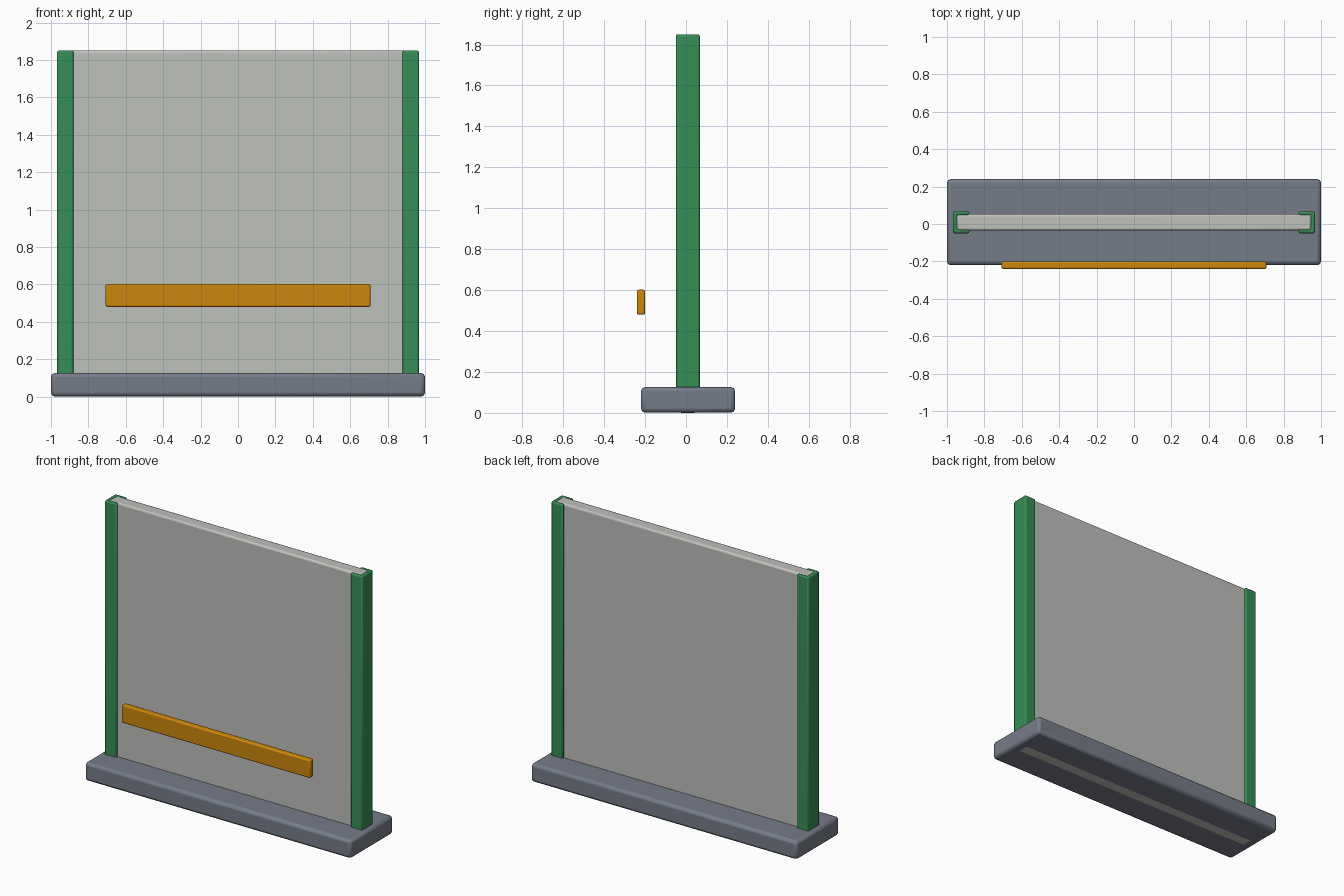
import bpy, bmesh

if "Cube" in bpy.data.objects:
    bpy.data.objects.remove(bpy.data.objects["Cube"])


def material(name, rgb):
    m = bpy.data.materials.new(name)
    m.diffuse_color = tuple(((c + 0.055) / 1.055) ** 2.4 for c in rgb) + (1,)
    m.use_nodes = True
    m.node_tree.nodes["Principled BSDF"].inputs["Base Color"].default_value = m.diffuse_color
    return m


slate = material("slate grey", (0.46, 0.485, 0.535))
green = material("green", (0.21, 0.56, 0.33))
orange = material("orange", (0.80, 0.53, 0.05))
light = material("light grey", (0.75, 0.755, 0.74))


def prism(name, outline, z0, z1, mat, bevel, segments=2):
    """Extrude an xy outline from z0 to z1 and round its edges."""
    bm = bmesh.new()
    face = bm.faces.new([bm.verts.new((x, y, z0)) for x, y in outline])
    top = bmesh.ops.extrude_face_region(bm, geom=[face])["geom"]
    bmesh.ops.translate(bm, vec=(0, 0, z1 - z0),
                        verts=[v for v in top if isinstance(v, bmesh.types.BMVert)])
    bmesh.ops.recalc_face_normals(bm, faces=bm.faces)
    mesh = bpy.data.meshes.new(name)
    bm.to_mesh(mesh)
    bm.free()
    mesh.materials.append(mat)
    ob = bpy.data.objects.new(name, mesh)
    bpy.context.collection.objects.link(ob)
    b = ob.modifiers.new("bevel", "BEVEL")
    b.width, b.segments = bevel, segments
    b.limit_method = "ANGLE"
    bpy.ops.object.select_all(action="DESELECT")
    ob.select_set(True)
    bpy.context.view_layer.objects.active = ob
    bpy.ops.object.shade_smooth_by_angle(angle=0.6)
    return ob


def box(name, x, y0, y1, z0, z1, mat, bevel):
    return prism(name, [(-x, y0), (x, y0), (x, y1), (-x, y1)], z0, z1, mat, bevel)


# Base slab and the panel that passes through it
box("base", 1.0, -0.22, 0.24, 0.001, 0.126, slate, 0.02)
box("panel", 0.948, -0.035, 0.053, 0.0, 1.85, light, 0.012)

# Floating front rail
box("front_rail", 0.708, -0.24, -0.20, 0.48, 0.602, orange, 0.008)

# C-shaped channel posts gripping both panel edges
for side, label in ((-1, "left"), (1, "right")):
    channel = [(0.88, -0.05), (0.968, -0.05), (0.968, 0.068), (0.88, 0.068),
               (0.88, 0.046), (0.944, 0.046), (0.944, -0.028), (0.88, -0.028)]
    prism(label + "_post", [(side * x, y) for x, y in channel],
          0.06, 1.85, green, 0.01)
